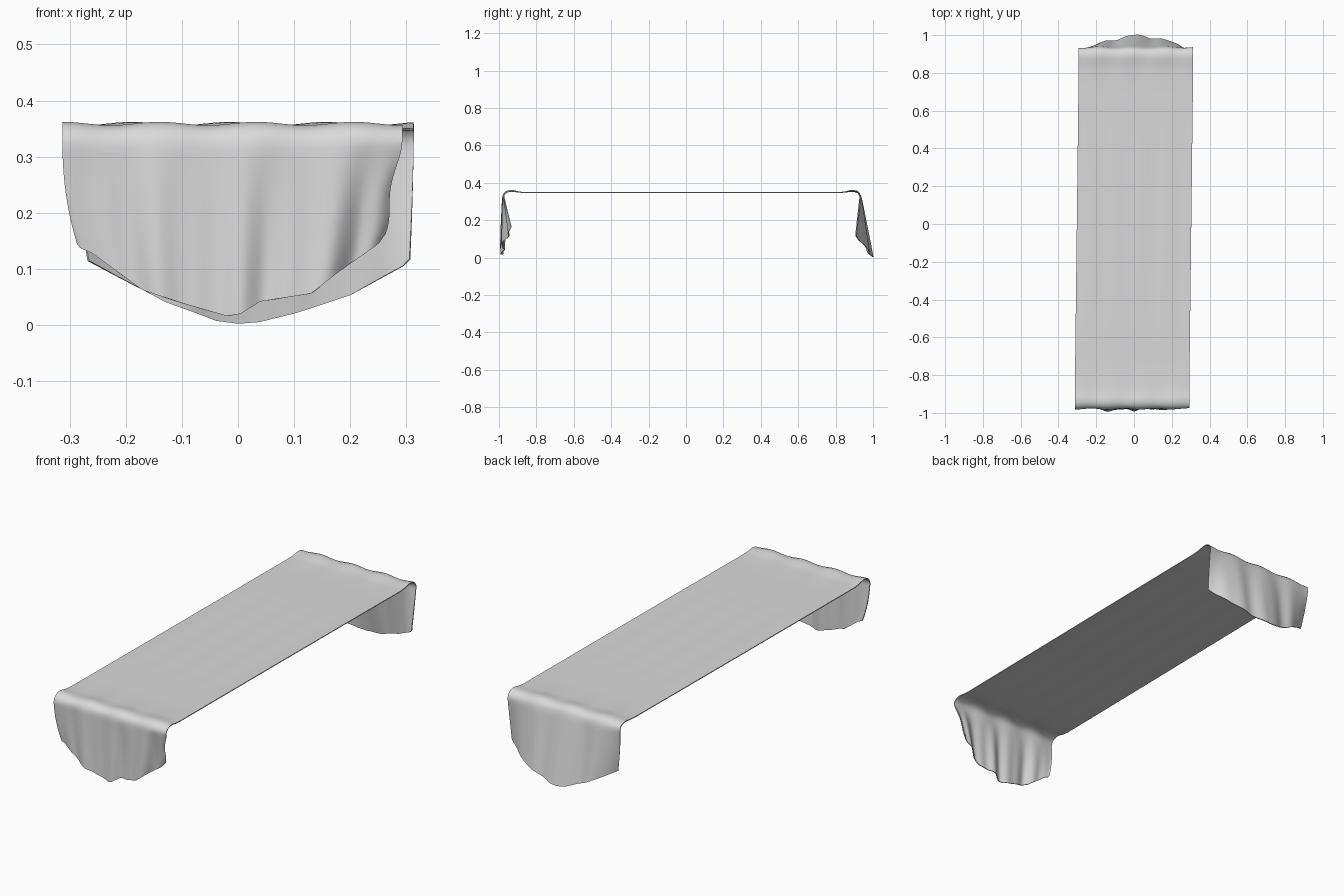
import bpy, bmesh, math
from math import sin, cos

old = bpy.data.objects.get("Cube")
if old:
    bpy.data.objects.remove(old, do_unlink=True)

cloth = bpy.data.materials.new("light_grey_cloth")
cloth.use_nodes = True
grey = (0.7, 0.7, 0.7, 1)
cloth.diffuse_color = grey
cloth.node_tree.nodes["Principled BSDF"].inputs["Base Color"].default_value = grey

TOP, COLS, DROP_ROWS = 0.35, 96, 18

# Hem outlines as (x, z)
FRONT_HEM = [(-.29, .15), (-.283, .138), (-.26, .128), (-.17, .062), (-.09, .036), (-.02, .016),
             (.005, .02), (.04, .042), (.13, .056), (.18, .095), (.25, .144), (.265, .165)]
BACK_HEM = [(-.27, .115), (-.2, .078), (-.13, .042), (-.04, .008), (0, .003), (.04, .006),
            (.1, .021), (.2, .053), (.295, .105), (.31, .12)]
# Rolled edge as (distance from the drop plane, z)
ROLL = [(-.12, TOP), (-.085, .353), (-.06, .358), (-.038, .359), (-.02, .354),
        (-.008, .344), (-.002, .331)]


def interp(points, x):
    if x <= points[0][0]:
        return points[0][1]
    for (x0, z0), (x1, z1) in zip(points, points[1:]):
        if x <= x1:
            return z0 + (z1 - z0) * (x - x0) / (x1 - x0)
    return points[-1][1]


def front_ripple(u):
    fold = -.014 * math.exp(-((u - .8) / .09) ** 2)
    dent = -.012 * math.exp(-((u - .2) / .12) ** 2)
    return .004 * sin(13 * u + 1) + .003 * sin(23 * u) + fold + dent


def back_ripple(u):
    return .004 * sin(9 * u + 2) + .002 * sin(19 * u)


def end_column(u, side):
    """Points from the flat top over the rolled edge down to the hem."""
    front = side < 0
    plane = .98 if front else .935
    x_top = .01 * side + .303 * u
    left, right = (-.287, .263) if front else (-.268, .307)
    x_hem = left + (right - left) * (u + 1) / 2
    z_hem = interp(FRONT_HEM if front else BACK_HEM, x_hem)
    wave = .003 * sin(11 * u + (0 if front else 2.5))
    pts = []
    for k, (d, z) in enumerate(ROLL):
        w = k / (len(ROLL) - 1)
        lift = wave * sin(math.pi * w)
        pts.append((x_top, side * (plane + d + wave * w), z + lift))
    # Hanging drop, tilted and curled towards its corners
    if front:
        tilt = .006 - (.05 if u > 0 else .03) * abs(u) ** 4
        ripple, power = front_ripple(u), 2.2
    else:
        tilt = .062 * (1 - abs(u) ** 1.6) - .022 * abs(u) ** 3
        ripple, power = back_ripple(u), 1.6
    z0 = ROLL[-1][1]
    for k in range(1, DROP_ROWS + 1):
        f = k / DROP_ROWS
        x = x_top + (x_hem - x_top) * f ** power
        if front and u > 0:
            x -= .014 * u ** 6 * sin(math.pi * f) ** 2
        y = plane + wave + tilt * f + ripple * sin(f * math.pi / 2)
        pts.append((x, side * y, z0 + (z_hem - z0) * f))
    return pts


# Runner cloth: one sheet running from the front hem to the back hem
bm = bmesh.new()
columns = []
for i in range(COLS + 1):
    u = -1 + 2 * i / COLS
    front, back = end_column(u, -1), end_column(u, 1)
    middle = []
    for k in range(1, 12):
        t = k / 12
        a, b = front[0], back[0]
        middle.append((a[0] + (b[0] - a[0]) * t, a[1] + (b[1] - a[1]) * t,
                       TOP + .0008 * sin(14 * u) * sin(math.pi * t)))
    columns.append([bm.verts.new(p) for p in front[::-1] + middle + back])
for a, b in zip(columns, columns[1:]):
    for j in range(len(a) - 1):
        bm.faces.new((a[j], b[j], b[j + 1], a[j + 1]))
mesh = bpy.data.meshes.new("runner_cloth")
bm.to_mesh(mesh)
bm.free()
mesh.materials.append(cloth)
runner = bpy.data.objects.new("runner_cloth", mesh)
bpy.context.collection.objects.link(runner)

# Cloth thickness and soft shading
bpy.ops.object.select_all(action="DESELECT")
runner.select_set(True)
bpy.context.view_layer.objects.active = runner
solid = runner.modifiers.new("thickness", "SOLIDIFY")
solid.thickness = .004
solid.offset = -1
bpy.ops.object.modifier_apply(modifier=solid.name)
bpy.ops.object.shade_smooth_by_angle(angle=math.radians(50))
